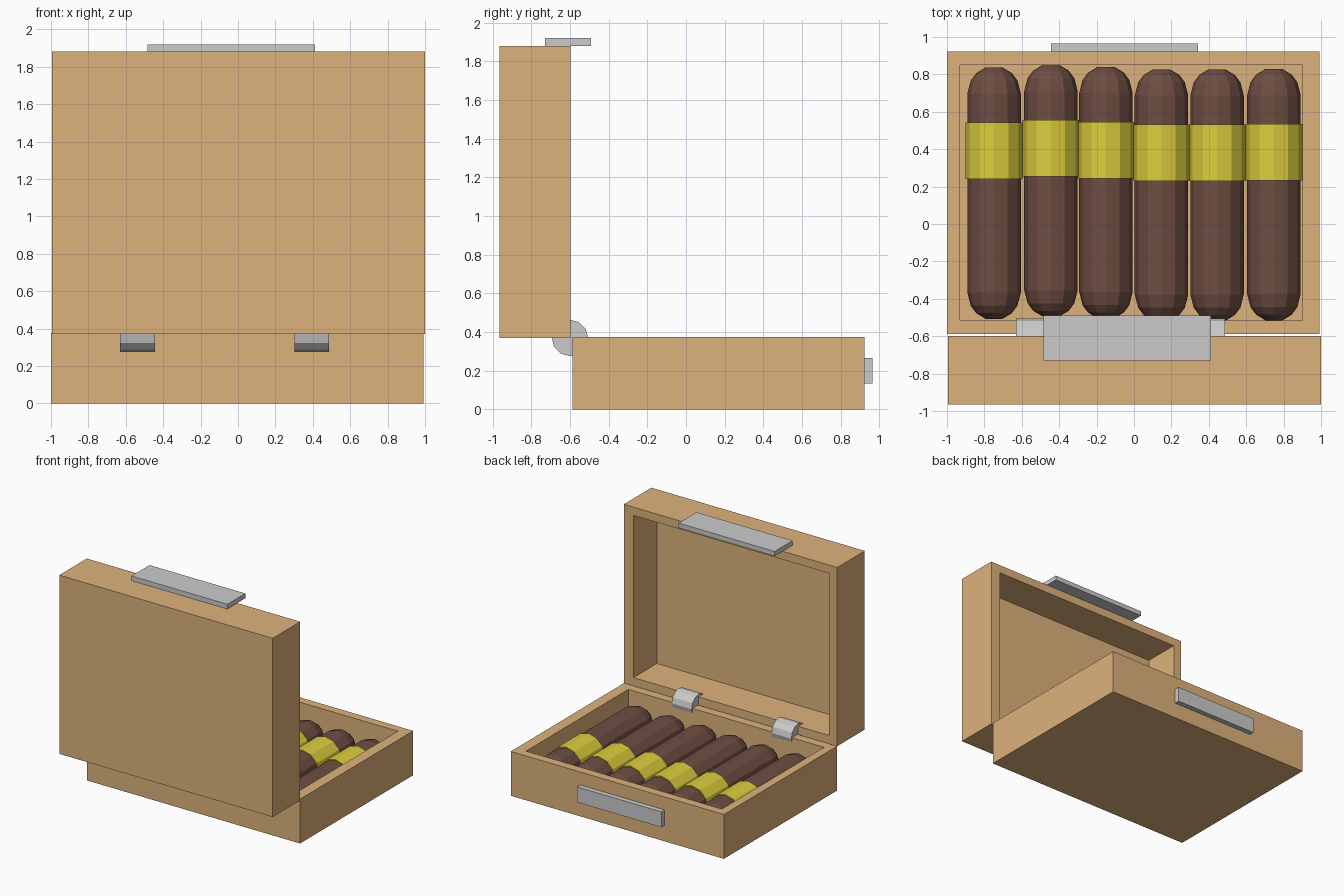
import bpy, bmesh, math
from mathutils import Vector

if "Cube" in bpy.data.objects:
    bpy.data.objects.remove(bpy.data.objects["Cube"])


def material(name, rgb):
    m = bpy.data.materials.new(name)
    m.diffuse_color = (*rgb, 1)
    m.use_nodes = True
    m.node_tree.nodes["Principled BSDF"].inputs["Base Color"].default_value = m.diffuse_color
    return m


WOOD = material("wood", (0.73, 0.45, 0.20))
LEAF = material("tobacco_leaf", (0.155, 0.075, 0.055))
GOLD = material("yellow_paper", (0.72, 0.62, 0.045))


def finish(name, bm, mat=None):
    bmesh.ops.recalc_face_normals(bm, faces=bm.faces)
    me = bpy.data.meshes.new(name)
    bm.to_mesh(me)
    bm.free()
    ob = bpy.data.objects.new(name, me)
    bpy.context.collection.objects.link(ob)
    if mat:
        me.materials.append(mat)
    return ob


def skin(name, rings, mat=None):
    """Bridge a list of closed rings and cap both ends."""
    bm = bmesh.new()
    loops = [[bm.verts.new(p) for p in ring] for ring in rings]
    n = len(loops[0])
    for a, b in zip(loops, loops[1:]):
        for i in range(n):
            j = (i + 1) % n
            bm.faces.new((a[i], a[j], b[j], b[i]))
    bm.faces.new(loops[0])
    bm.faces.new(loops[-1])
    return finish(name, bm, mat)


def rect(u0, u1, v0, v1, to_point):
    return [to_point(u, v) for u, v in ((u0, v0), (u1, v0), (u1, v1), (u0, v1))]


def tray(name, outer, inner, bottom, top, floor, place):
    rings = []
    for r, h in ((outer, bottom), (outer, top), (inner, top), (inner, floor)):
        rings.append(rect(*r, lambda u, v: place(u, v, h)))
    return skin(name, rings, WOOD)


def box(name, lo, hi):
    rings = [rect(lo[0], hi[0], lo[1], hi[1], lambda u, v: (u, v, z))
             for z in (lo[2], hi[2])]
    return skin(name, rings)


def turned(name, profile, centre, axis, mat=None, sides=12, phase=0.0):
    """Turn (position, radius) pairs around the x or y axis."""
    rings = []
    for t, r in profile:
        ring = []
        for i in range(sides):
            a = phase + 2 * math.pi * i / sides
            c, s = r * math.cos(a), r * math.sin(a)
            off = (t, c, s) if axis == "x" else (c, t, s)
            ring.append(Vector(centre) + Vector(off))
        rings.append(ring)
    return skin(name, rings, mat)


# Open box and upright lid
tray("box_base", (-1, 0.992, -0.588, 0.922), (-0.93, 0.90, -0.515, 0.85),
     0, 0.375, 0.05, lambda u, v, h: (u, v, h))
tray("box_lid", (-0.995, 1, 0.37, 1.88), (-0.92, 0.91, 0.44, 1.81),
     -0.965, -0.598, -0.91, lambda u, v, h: (u, h, v))

# Clasp plates
box("lid_clasp", (-0.485, -0.73, 1.88), (0.412, -0.49, 1.92))
box("base_clasp", (-0.445, 0.922, 0.135), (0.342, 0.965, 0.265))

# Hinge barrels
for side, x0 in (("left", -0.63), ("right", 0.302)):
    turned("hinge_" + side, [(0, 0.094), (0.185, 0.094)], (x0, -0.6, 0.37), "x")

# Row of cigars with paper bands
R, HALF, Z = 0.143, 0.672, 0.178
tip = [(HALF, 0.045), (HALF - 0.03, 0.095), (HALF - 0.07, 0.125), (HALF - 0.14, R)]
profile = tip + [(-t, r) for t, r in reversed(tip)]
row = [(-0.748, 0.165), (-0.444, 0.178), (-0.150, 0.168),
       (0.147, 0.155), (0.444, 0.155), (0.748, 0.157)]
for i, (x, y) in enumerate(row, 1):
    turned(f"cigar_{i}", profile, (x, y, Z), "y", LEAF)
    turned(f"cigar_band_{i}", [(0.075, 0.152), (0.377, 0.152)], (x, y, Z), "y", GOLD)
